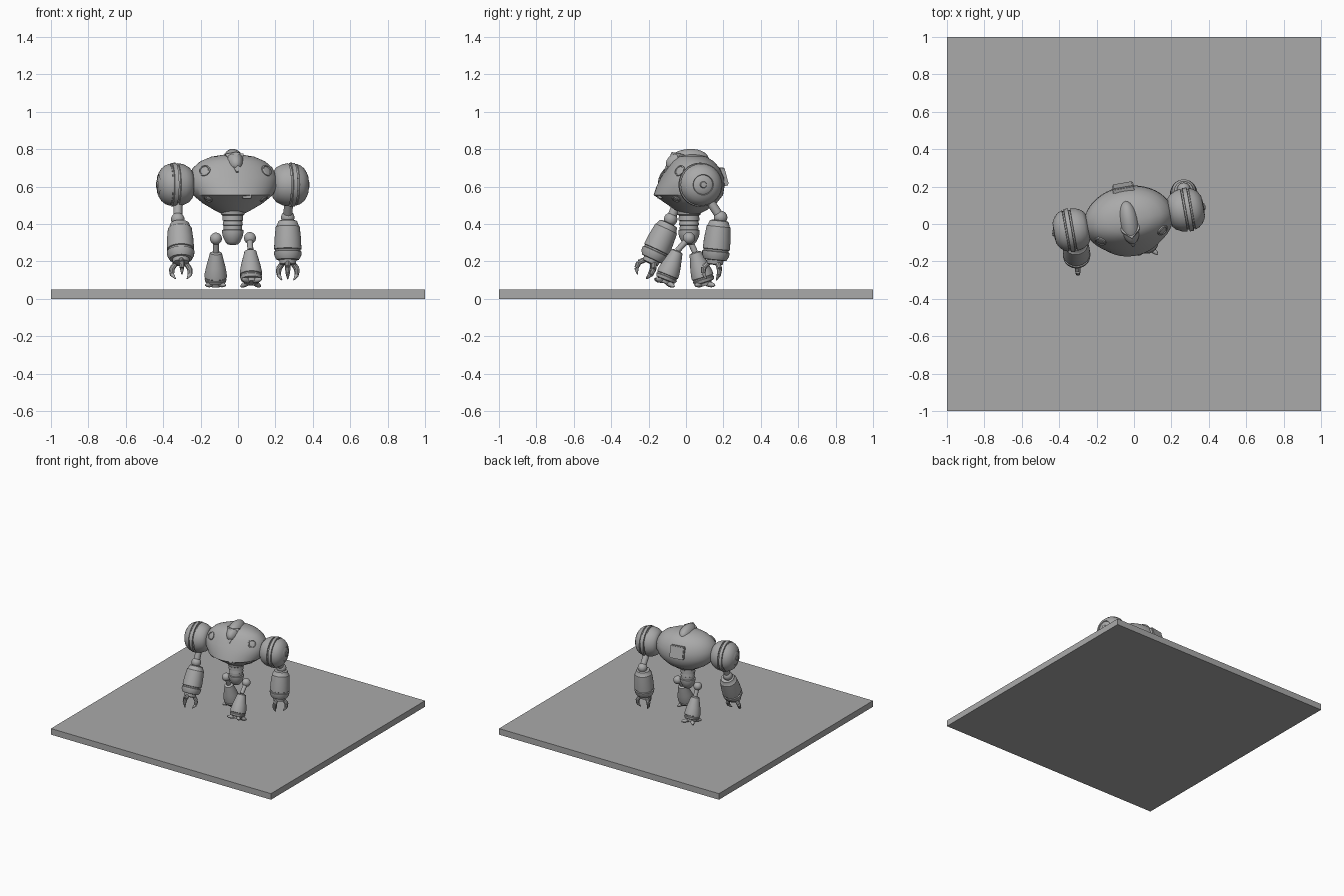
import bpy, bmesh, math
from mathutils import Vector, Matrix
from mathutils.bvhtree import BVHTree

if "Cube" in bpy.data.objects:
    bpy.data.objects.remove(bpy.data.objects["Cube"])

grey = bpy.data.materials.new("plain grey")
grey.diffuse_color = (0.4, 0.4, 0.4, 1)
grey.use_nodes = True
grey.node_tree.nodes["Principled BSDF"].inputs["Base Color"].default_value = grey.diffuse_color

# The upper body is turned a little about the vertical axis
BODY = Matrix.Translation((-0.028, 0.022, 0)) @ Matrix.Rotation(math.radians(10), 4, 'Z')


def finish(name, bm, angle=35, smooth=True):
    bmesh.ops.recalc_face_normals(bm, faces=bm.faces[:])
    mesh = bpy.data.meshes.new(name)
    bm.to_mesh(mesh)
    bm.free()
    ob = bpy.data.objects.new(name, mesh)
    bpy.context.collection.objects.link(ob)
    mesh.materials.append(grey)
    if smooth:
        bpy.ops.object.select_all(action='DESELECT')
        ob.select_set(True)
        bpy.context.view_layer.objects.active = ob
        bpy.ops.object.shade_smooth_by_angle(angle=math.radians(angle))
    return ob


def loft(bm, rings):
    """Skin closed rings of points and cap both ends."""
    vs = [[bm.verts.new(p) for p in ring] for ring in rings]
    n = len(vs[0])
    for a, b in zip(vs, vs[1:]):
        for i in range(n):
            j = (i + 1) % n
            bm.faces.new((a[i], a[j], b[j], b[i]))
    bm.faces.new(vs[0][::-1])
    bm.faces.new(vs[-1])


def turned(bm, start, direction, profile, n=32):
    """Turn a (distance, radius) profile around an axis."""
    q = Vector(direction).to_track_quat('Z', 'Y')
    circle = [(math.cos(2 * math.pi * i / n), math.sin(2 * math.pi * i / n)) for i in range(n)]
    loft(bm, [[Vector(start) + q @ Vector((r * c, r * s, t)) for c, s in circle]
              for t, r in profile])


def turned_part(name, start, direction, profile, n=32):
    bm = bmesh.new()
    turned(bm, start, direction, profile, n)
    return finish(name, bm)


def rod(name, a, b, r):
    d = Vector(b) - Vector(a)
    return turned_part(name, a, d, [(0, r), (d.length, r)], 20)


def ball(name, centre, radii, matrix=Matrix(), tilt=0):
    bm = bmesh.new()
    m = matrix @ Matrix.Translation(centre) @ Matrix.Rotation(tilt, 4, 'X') @ Matrix.Diagonal((*radii, 1))
    bmesh.ops.create_uvsphere(bm, u_segments=28, v_segments=16, radius=1, matrix=m)
    return finish(name, bm)


def block(name, centre, size, tilt=0, bevel=0.006):
    bm = bmesh.new()
    m = BODY @ Matrix.Translation(centre) @ Matrix.Rotation(tilt, 4, 'X') @ Matrix.Diagonal((*size, 1))
    bmesh.ops.create_cube(bm, size=1, matrix=m)
    bmesh.ops.bevel(bm, geom=bm.edges[:], offset=bevel, segments=2, affect='EDGES')
    return finish(name, bm)


# Base slab
bm = bmesh.new()
bmesh.ops.create_cube(bm, size=1, matrix=Matrix.Translation((0, 0, 0.025)) @ Matrix.Diagonal((2, 2, 0.05, 1)))
finish("base_slab", bm, smooth=False)

# Torso: stacked ovals (height, half width, front depth, back depth)
levels = [(0.455, 0.06, 0.045, 0.05), (0.475, 0.10, 0.08, 0.09), (0.51, 0.16, 0.13, 0.14),
          (0.555, 0.215, 0.195, 0.175), (0.60, 0.24, 0.178, 0.182), (0.65, 0.24, 0.152, 0.178),
          (0.70, 0.215, 0.123, 0.155), (0.735, 0.175, 0.10, 0.125), (0.76, 0.115, 0.07, 0.085),
          (0.772, 0.04, 0.03, 0.04)]
rings = []
for z, w, f, b in levels:
    ring = []
    for i in range(48):
        a = 2 * math.pi * i / 48
        s = math.sin(a)
        ring.append(BODY @ Vector((w * math.cos(a), s * (b if s > 0 else f), z)))
    rings.append(ring)
bm = bmesh.new()
loft(bm, rings)
bmesh.ops.recalc_face_normals(bm, faces=bm.faces[:])
tree = BVHTree.FromBMesh(bm)
finish("torso", bm, 32)

# Round bolts set on the front of the torso
toward = (BODY.to_3x3() @ Vector((0, 1, 0))).normalized()
for side in (-1, 1):
    for x, z, r in ((0.168, 0.685, 0.032), (0.15, 0.535, 0.022)):
        hit, normal, _, _ = tree.ray_cast(BODY @ Vector((side * x, -0.6, z)), toward)
        if hit:
            if normal.dot(toward) > 0:
                normal = -normal
            turned_part("torso_bolt", hit - normal * 0.012, normal,
                        [(0, r), (0.016, r), (0.020, r * 0.8), (0.016, r * 0.7), (0.018, r * 0.2)], 24)

# Head crest with a pointed face, back hatch and chin
ball("head_crest", (0, -0.015, 0.732), (0.054, 0.118, 0.068), BODY, math.radians(8))
bm = bmesh.new()
loft(bm, [[BODY @ Vector((x * w, y, z)) for x, y, z in
           ((-1, -0.055, 0.775), (0, -0.10, 0.785), (1, -0.055, 0.775), (0.12, -0.146, 0.68), (-0.12, -0.146, 0.68))]
          for w in (0.05,)] +
     [[BODY @ Vector((x * 0.05, y + 0.05, z - 0.02)) for x, y, z in
       ((-1, -0.055, 0.775), (0, -0.10, 0.785), (1, -0.055, 0.775), (0.12, -0.146, 0.68), (-0.12, -0.146, 0.68))]])
finish("face_wedge", bm, smooth=False)
block("back_hatch", (0, 0.165, 0.65), (0.115, 0.05, 0.10), math.radians(15))
block("chin_block", (0.045, -0.165, 0.55), (0.05, 0.04, 0.025), 0, 0.004)

# Waist and rounded pelvis
turned_part("waist", (-0.028, 0.016, 0.47), (0, 0, -1),
            [(0, 0.065), (0.02, 0.062), (0.025, 0.054), (0.05, 0.056), (0.053, 0.050), (0.075, 0.054),
             (0.078, 0.049), (0.10, 0.050), (0.103, 0.057), (0.118, 0.057), (0.14, 0.052),
             (0.165, 0.040), (0.178, 0.028), (0.183, 0.012)])

# Shoulders: rounded drums with a raised band and an outer hub
drum = [(-0.095, 0.05), (-0.092, 0.075), (-0.075, 0.095), (-0.045, 0.110), (-0.016, 0.115), (-0.014, 0.106),
        (-0.006, 0.106), (-0.004, 0.118), (0.018, 0.117), (0.020, 0.107), (0.027, 0.107), (0.029, 0.112),
        (0.05, 0.104), (0.07, 0.088), (0.083, 0.068), (0.089, 0.055), (0.084, 0.052), (0.090, 0.045),
        (0.093, 0.018), (0.100, 0.015), (0.101, 0.005)]
for side, name in ((-1, "left"), (1, "right")):
    turned_part(name + "_shoulder", BODY @ Vector((side * 0.315, 0, 0.61)),
                BODY.to_3x3() @ Vector((side, 0, 0)), drum, 40)

# Arms: rod, elbow, banded forearm and three curved claws
forearm = [(0, 0.035), (0.004, 0.050), (0.03, 0.059), (0.034, 0.064), (0.10, 0.071), (0.155, 0.073),
           (0.158, 0.067), (0.166, 0.067), (0.169, 0.074), (0.190, 0.072), (0.212, 0.060),
           (0.214, 0.046), (0.235, 0.043), (0.24, 0.03)]
arms = (("left", (-0.322, -0.035, 0.54), (-0.322, -0.082, 0.425), (-0.312, -0.092, 0.405), (-0.305, -0.19, 0.195)),
        ("right", (0.272, 0.115, 0.54), (0.266, 0.185, 0.435), (0.266, 0.178, 0.42), (0.266, 0.155, 0.20)))
for name, top, elbow, a, b in arms:
    rod(name + "_upper_arm", top, elbow, 0.024)
    ball(name + "_elbow", elbow, (0.036, 0.036, 0.036))
    axis = (Vector(b) - Vector(a)).normalized()
    turned_part(name + "_forearm", a, axis, forearm)
    q = axis.to_track_quat('Z', 'Y')
    bm = bmesh.new()
    for k in range(3):
        turn = Matrix.Rotation(math.radians(120 * k + 90), 3, 'Z')
        pts = [Vector(a) + q @ (turn @ Vector((r, 0, t)))
               for r, t in ((0.03, 0.228), (0.056, 0.258), (0.056, 0.290), (0.036, 0.320))]
        for p, s, r0, r1 in zip(pts, pts[1:], (0.014, 0.015, 0.012), (0.015, 0.012, 0.003)):
            turned(bm, p, s - p, [(0, r0), ((s - p).length, r1)], 10)
    finish(name + "_claws", bm)

# Legs: hip ball, thin thigh, bell-shaped shin and four short toes
shin = [(0, 0.020), (0.006, 0.032), (0.03, 0.038), (0.08, 0.051), (0.12, 0.059), (0.14, 0.060),
        (0.143, 0.055), (0.149, 0.055), (0.152, 0.059), (0.168, 0.054), (0.172, 0.040), (0.188, 0.036)]
legs = (("left", (-0.118, 0.016, 0.322), (-0.118, 0.048, 0.25), (-0.12, 0.102, 0.075), (0, 0, -1)),
        ("right", (0.064, 0.016, 0.325), (0.066, -0.046, 0.258), (0.07, -0.11, 0.10), None))
for name, hip, a, b, sole in legs:
    ball(name + "_hip", hip, (0.032, 0.032, 0.032))
    rod(name + "_thigh", hip, a, 0.016)
    axis = (Vector(b) - Vector(a)).normalized()
    turned_part(name + "_shin", a, axis, shin)
    q = (Vector(sole) if sole else axis).to_track_quat('Z', 'Y')
    ankle = Vector(a) + axis * 0.178
    bm = bmesh.new()
    for k in range(4):
        out = q @ (Matrix.Rotation(math.radians(90 * k + 45), 3, 'Z') @ Vector((1, 0, 0.1)))
        turned(bm, ankle + out * 0.02, out, [(0, 0.013), (0.03, 0.014), (0.046, 0.010), (0.056, 0.004)], 10)
    finish(name + "_toes", bm)
